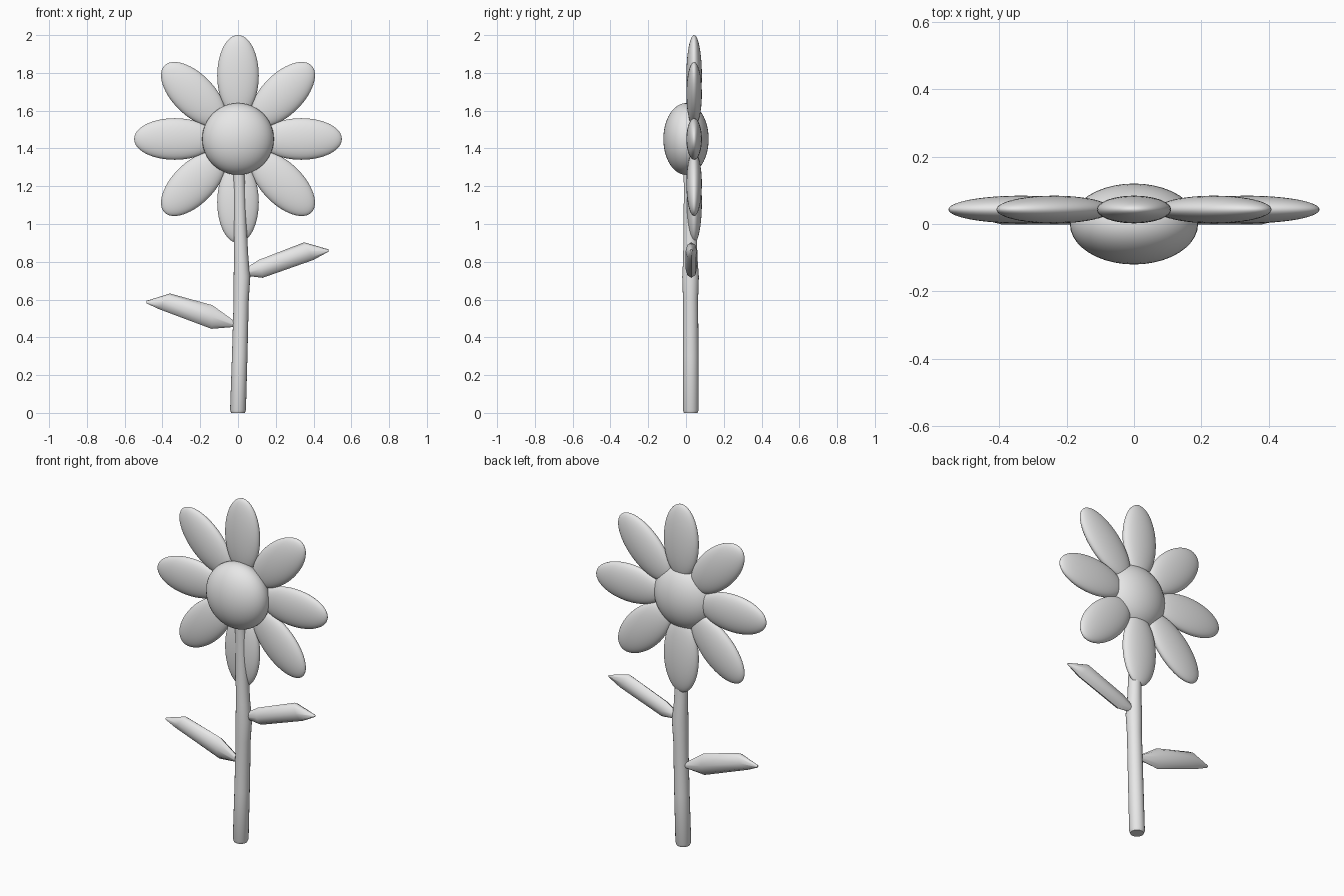
import bpy, bmesh, math
from mathutils import Vector, Matrix

if "Cube" in bpy.data.objects:
    bpy.data.objects.remove(bpy.data.objects["Cube"], do_unlink=True)

grey = bpy.data.materials.new("light_grey")
grey.use_nodes = True
grey.diffuse_color = (0.8, 0.8, 0.8, 1)
grey.node_tree.nodes["Principled BSDF"].inputs["Base Color"].default_value = (0.8, 0.8, 0.8, 1)


def finish(bm, name, angle):
    """Turn a bmesh into a smooth-shaded grey object."""
    bmesh.ops.recalc_face_normals(bm, faces=bm.faces)
    mesh = bpy.data.meshes.new(name)
    bm.to_mesh(mesh)
    bm.free()
    mesh.materials.append(grey)
    obj = bpy.data.objects.new(name, mesh)
    bpy.context.collection.objects.link(obj)
    bpy.ops.object.select_all(action="DESELECT")
    obj.select_set(True)
    bpy.context.view_layer.objects.active = obj
    bpy.ops.object.shade_smooth_by_angle(angle=math.radians(angle))
    return obj


def ellipsoid(name, matrix):
    bm = bmesh.new()
    bmesh.ops.create_uvsphere(bm, u_segments=40, v_segments=24, radius=1, matrix=matrix)
    return finish(bm, name, 60)


def loft(name, sections, sides, angle):
    """Skin elliptical sections, each given as (centre, half axis, half axis)."""
    bm = bmesh.new()
    rings = []
    for c, u, v in sections:
        ring = []
        for i in range(sides):
            a = math.tau * i / sides
            ring.append(bm.verts.new(c + u * math.cos(a) + v * math.sin(a)))
        rings.append(ring)
    for a, b in zip(rings, rings[1:]):
        for i in range(sides):
            j = (i + 1) % sides
            bm.faces.new((a[i], a[j], b[j], b[i]))
    bm.faces.new(rings[0])
    bm.faces.new(rings[-1])
    return finish(bm, name, angle)


# Flower head
HEAD_Z = 1.45
ellipsoid("flower_centre", Matrix.Translation((0, 0, HEAD_Z)) @ Matrix.Diagonal((0.19, 0.12, 0.19, 1)))

# Ring of eight petals set slightly behind the middle
for k in range(8):
    place = (Matrix.Translation((0, 0.043, HEAD_Z))
             @ Matrix.Rotation(k * math.tau / 8, 4, "Y")
             @ Matrix.Translation((0, 0, 0.335))
             @ Matrix.Diagonal((0.11, 0.041, 0.215, 1)))
    ellipsoid(f"petal_{k + 1}", place)

# Slightly bent stem: x, y, z, radius
stem_path = [
    (0, 0.025, 0, 0.036), (0, 0.025, 0.015, 0.042), (0.009, 0.025, 0.3, 0.041),
    (0.017, 0.024, 0.6, 0.04), (0.021, 0.024, 0.72, 0.044), (0.017, 0.023, 0.82, 0.038),
    (0.011, 0.021, 1.0, 0.034), (0.007, 0.02, 1.2, 0.031), (0.004, 0.01, 1.35, 0.028),
]
loft("stem", [(Vector((x, y, z)), Vector((r, 0, 0)), Vector((0, r, 0)))
              for x, y, z, r in stem_path], 20, 50)


def leaf(name, edges):
    """Leaf from matching upper and lower edge points (x, z) and half thickness."""
    sections = []
    for (ux, uz), (lx, lz), t in edges:
        up, low = Vector((ux, 0.028, uz)), Vector((lx, 0.028, lz))
        sections.append(((up + low) / 2, (up - low) / 2, Vector((0, t, 0))))
    loft(name, sections, 8, 60)


# Two leaves at different heights
leaf("left_leaf", [((0.04, 0.765), (0.05, 0.725), 0.016), ((0.11, 0.81), (0.13, 0.715), 0.03),
                   ((0.35, 0.903), (0.4, 0.81), 0.03), ((0.482, 0.865), (0.478, 0.853), 0.006)])
leaf("right_leaf", [((-0.015, 0.483), (-0.02, 0.455), 0.014), ((-0.135, 0.57), (-0.14, 0.445), 0.03),
                    ((-0.36, 0.632), (-0.42, 0.55), 0.03), ((-0.486, 0.593), (-0.484, 0.58), 0.006)])
